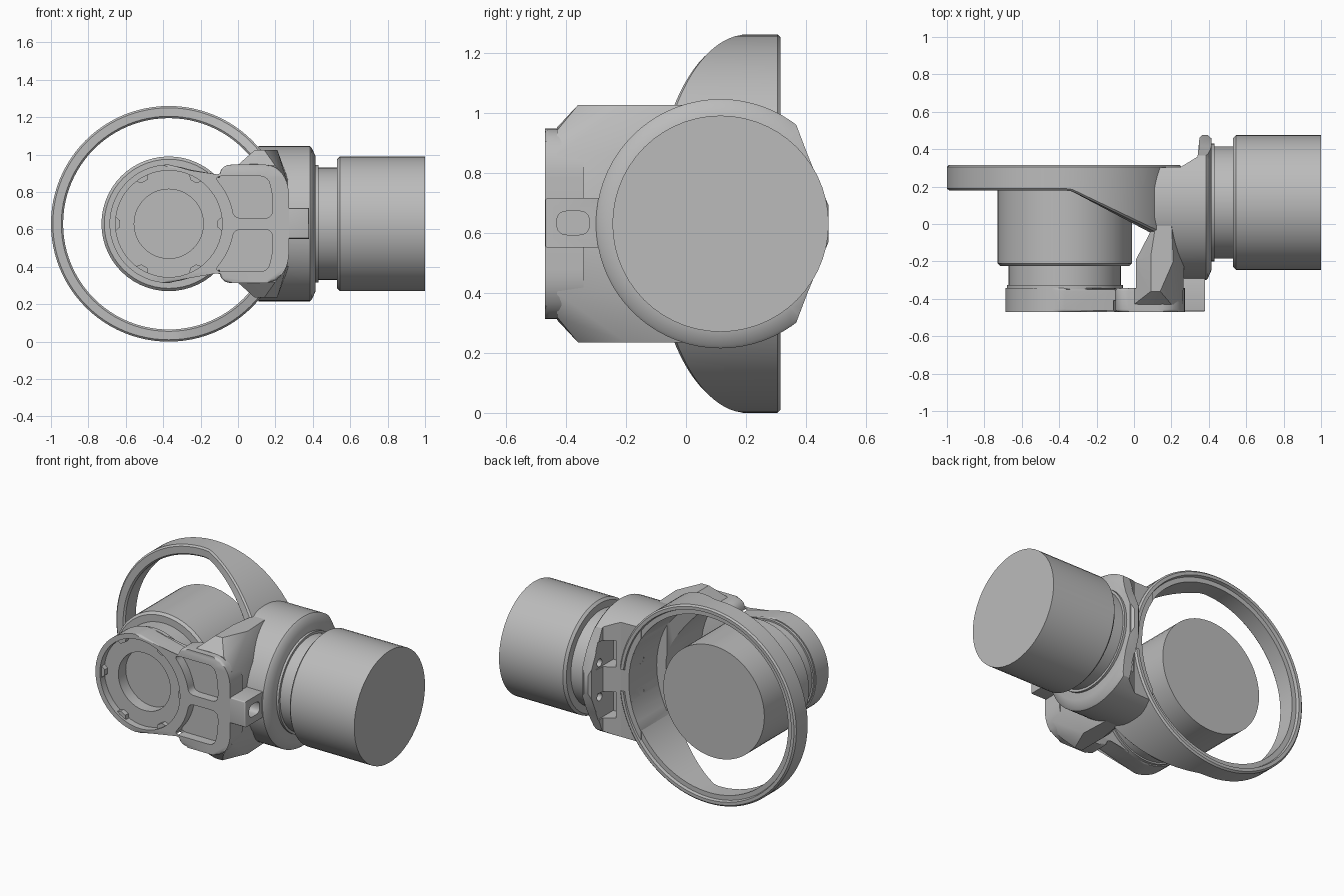
import bpy, bmesh
from math import sin, cos, pi, radians, sqrt
from mathutils import Vector

if "Cube" in bpy.data.objects:
    bpy.data.objects.remove(bpy.data.objects["Cube"])

MID = 0.63                      # height of both motor axes
PX, HY = -0.37, 0.115           # front motor x, side motor y

grey = bpy.data.materials.new("plain_grey")
grey.use_nodes = True
grey.diffuse_color = (0.5, 0.5, 0.5, 1)
grey.node_tree.nodes["Principled BSDF"].inputs["Base Color"].default_value = (0.5, 0.5, 0.5, 1)


def finish(name, bm):
    bmesh.ops.recalc_face_normals(bm, faces=bm.faces)
    mesh = bpy.data.meshes.new(name)
    bm.to_mesh(mesh)
    bm.free()
    mesh.materials.append(grey)
    ob = bpy.data.objects.new(name, mesh)
    bpy.context.collection.objects.link(ob)
    return ob


def place(axis, u, v, w):
    return {"x": (w, u, v), "y": (u, w, v), "z": (u, v, w)}[axis]


def prism(name, pts, axis, lo, hi, bevel=0):
    """Extrude a flat outline along an axis, optionally bevelling its rims."""
    bm = bmesh.new()
    a, b = [[bm.verts.new(place(axis, u, v, w)) for u, v in pts] for w in (lo, hi)]
    rims = [bm.faces.new(a), bm.faces.new(b)]
    for i in range(len(pts)):
        bm.faces.new((a[i - 1], a[i], b[i], b[i - 1]))
    if bevel:
        edges = list({e for f in rims for e in f.edges})
        bmesh.ops.bevel(bm, geom=edges, offset=bevel, segments=3, profile=0.5, affect="EDGES")
    return finish(name, bm)


def lathe(name, profile, axis, centre, n=56):
    """Solid of revolution; profile is (position along axis, radius)."""
    bm = bmesh.new()
    rings = [[bm.verts.new(place(axis, centre + r * cos(2 * pi * i / n),
                                 MID + r * sin(2 * pi * i / n), w)) for i in range(n)]
             for w, r in profile]
    for a, b in zip(rings, rings[1:]):
        for i in range(n):
            bm.faces.new((a[i - 1], a[i], b[i], b[i - 1]))
    bm.faces.new(rings[0])
    bm.faces.new(rings[-1])
    return finish(name, bm)


def drum(axis, centre, r, lo, hi):
    return lathe("cutter", [(lo, r), (hi, r)], axis, centre)


def box(name, x, y, z, bevel=0):
    return prism(name, [(x[0], z[0]), (x[1], z[0]), (x[1], z[1]), (x[0], z[1])],
                 "y", y[0], y[1], bevel)


def rounded(pts, r):
    """Round every corner of an outline."""
    out = []
    for i, p in enumerate(pts):
        p, q, s = Vector(p), Vector(pts[i - 1]), Vector(pts[(i + 1) % len(pts)])
        a = p + (q - p).normalized() * min(r, (q - p).length * 0.45)
        b = p + (s - p).normalized() * min(r, (s - p).length * 0.45)
        for k in range(6):
            t = k / 5
            out.append(tuple(a * (1 - t) ** 2 + p * 2 * t * (1 - t) + b * t * t))
    return out


def hull(name, pts):
    bm = bmesh.new()
    vs = [bm.verts.new(p) for p in pts]
    res = bmesh.ops.convex_hull(bm, input=vs)
    loose = [v for v in bm.verts if not v.link_faces]
    bmesh.ops.delete(bm, geom=loose, context="VERTS")
    return finish(name, bm)


def combine(ob, tool, op="DIFFERENCE"):
    mod = ob.modifiers.new("cut", "BOOLEAN")
    mod.object, mod.operation, mod.solver = tool, op, "EXACT"
    bpy.context.view_layer.objects.active = ob
    bpy.ops.object.modifier_apply(modifier=mod.name)
    bpy.data.objects.remove(tool)


# Both motors share one profile: neck, small shoulder, large can
motor = [(0, 0.30), (0.11, 0.30), (0.11, 0.345), (0.125, 0.36), (0.58, 0.36)]
side_motor = lathe("side_motor", [(0.42 + t, r) for t, r in motor], "x", HY)
front_motor = lathe("front_motor", [(t - 0.335, r) for t, r in motor], "y", PX)
combine(front_motor, drum("y", PX, 0.185, -0.5, -0.29))
side_collar = lathe("side_collar", [(0.40, 0.315), (0.43, 0.315)], "x", HY)
front_collar = lathe("front_collar", [(-0.35, 0.31), (-0.325, 0.31)], "y", PX)

# Guard ring, its front edge sweeping forward towards the hub
bm = bmesh.new()
N = 96
loops = []
for i in range(N):
    c, s = cos(2 * pi * i / N), sin(2 * pi * i / N)
    front = 0.18 - 0.48 * max(0, 0.63 * c - 0.03)
    section = [(0.63, 0.305), (0.62, 0.315), (0.60, 0.315), (0.595, 0.295), (0.565, 0.295),
               (0.565, front + 0.01), (0.575, front), (0.62, front), (0.63, front + 0.01)]
    loops.append([bm.verts.new((PX + r * c, y, MID + r * s)) for r, y in section])
for i in range(N):
    a, b = loops[i - 1], loops[i]
    for j in range(len(a)):
        bm.faces.new((a[j - 1], a[j], b[j], b[j - 1]))
guard_ring = finish("guard_ring", bm)
combine(guard_ring, box("cutter", (0.1, 0.3), (0.265, 0.4), (MID - 0.07, MID + 0.07)))

# Hub behind the side motor, trimmed to its plan and end outlines
hub = lathe("hub", [(0.11, 0.415), (0.385, 0.415), (0.395, 0.405), (0.415, 0.36)], "x", HY, 72)
plan = [(0.0, -0.4), (0.0, 0.30), (0.25, 0.305), (0.34, 0.36), (0.35, 0.46),
        (0.365, 0.475), (0.395, 0.475), (0.41, 0.46), (0.5, 0.45), (0.5, -0.4)]
combine(hub, prism("cutter", plan, "z", -0.2, 1.5), "INTERSECT")
half = [(0.31, 0.367), (0.365, 0.335), (0.405, 0.23), (0.475, 0.06)]
end = [(-0.5, 0.6), (0.2, 0.6)] + half
end = [(y, MID + z) for y, z in end] + [(y, MID - z) for y, z in reversed(end)]
combine(hub, prism("cutter", end, "x", -0.2, 1), "INTERSECT")
combine(hub, drum("y", PX, 0.565, -0.6, 0.6))
for sgn in (1, -1):
    zs = sorted((MID + sgn * 0.08, MID + sgn * 0.25))
    combine(hub, box("cutter", (0.275, 0.35), (0.24, 0.42), zs))
    for y, z in ((0.38, 0.11), (0.19, 0.1)):       # bolt holes
        circle = [(y + 0.025 * cos(k * pi / 8), MID + sgn * z + 0.025 * sin(k * pi / 8))
                  for k in range(16)]
        combine(hub, prism("cutter", circle, "x", 0.1, 0.4))

# Gusset joining the front plate to the hub
pts = []
for s in (1, -1):
    for x, y, z in ((0.0, -0.43, 0.315), (0.0, -0.21, 0.315), (0.09, -0.43, 0.32),
                    (0.2, -0.43, 0.31), (0.26, -0.43, 0.23), (0.27, -0.2, 0.23),
                    (0.09, -0.36, 0.395), (0.14, -0.36, 0.395), (0.09, -0.17, 0.395),
                    (0.21, -0.2, 0.395), (0.2, 0.02, 0.395), (0.12, 0.02, 0.395),
                    (0.13, 0.02, 0.2), (0.26, 0.02, 0.2)):
        pts.append((x, y, MID + s * z))
gusset = hull("gusset", pts)
combine(gusset, drum("y", PX, 0.5, -0.345, 0.5))

# Front plate: round motor end, squared far end
R = 0.317
far = rounded([(-0.1, MID - R), (0.2, MID - R), (0.272, MID - 0.22),
               (0.272, MID + 0.22), (0.2, MID + R), (-0.1, MID + R)], 0.07)
nose = [(PX + R * cos(radians(a)), MID + R * sin(radians(a))) for a in range(90, 271, 6)]
front_plate = prism("front_plate", far + nose, "y", -0.47, -0.342, 0.014)
combine(front_plate, drum("y", PX, 0.285, -0.6, -0.425))
combine(front_plate, drum("y", PX, 0.185, -0.6, -0.2))
for sgn in (1, -1):
    arc = [(PX + sqrt(0.35 ** 2 - z * z), MID + sgn * z) for z in (0.03, 0.1, 0.18, 0.255)]
    shape = arc + [(0.16, MID + sgn * 0.255), (0.185, MID + sgn * 0.15), (0.185, MID + sgn * 0.03)]
    for body in (front_plate, gusset):
        combine(body, prism("cutter", rounded(shape, 0.045), "y", -0.6, -0.41))

# Small tabs around the plate recess
for k in range(6):
    a = k * pi / 3
    outline = []
    for r, d in ((0.295, -0.15), (0.262, -0.07), (0.262, 0.07), (0.295, 0.15)):
        outline.append((PX + r * cos(a + d), MID + r * sin(a + d)))
    prism("recess_tab_%d" % (k + 1), outline, "y", -0.455, -0.42)

# Slotted cable lug on the far end of the plate
lug = box("cable_lug", (0.22, 0.38), (-0.468, -0.27), (MID - 0.08, MID + 0.085), 0.008)
slot = rounded([(-0.43, 0.593), (-0.322, 0.593), (-0.322, 0.672), (-0.43, 0.672)], 0.035)
combine(lug, prism("cutter", slot, "x", 0.29, 0.5))

# Smooth the curved surfaces while keeping edges crisp
bpy.ops.object.select_all(action="DESELECT")
for ob in bpy.context.collection.objects:
    if ob.type == "MESH" and grey.name in ob.data.materials:
        ob.select_set(True)
        bpy.context.view_layer.objects.active = ob
bpy.ops.object.shade_smooth_by_angle(angle=radians(30))
